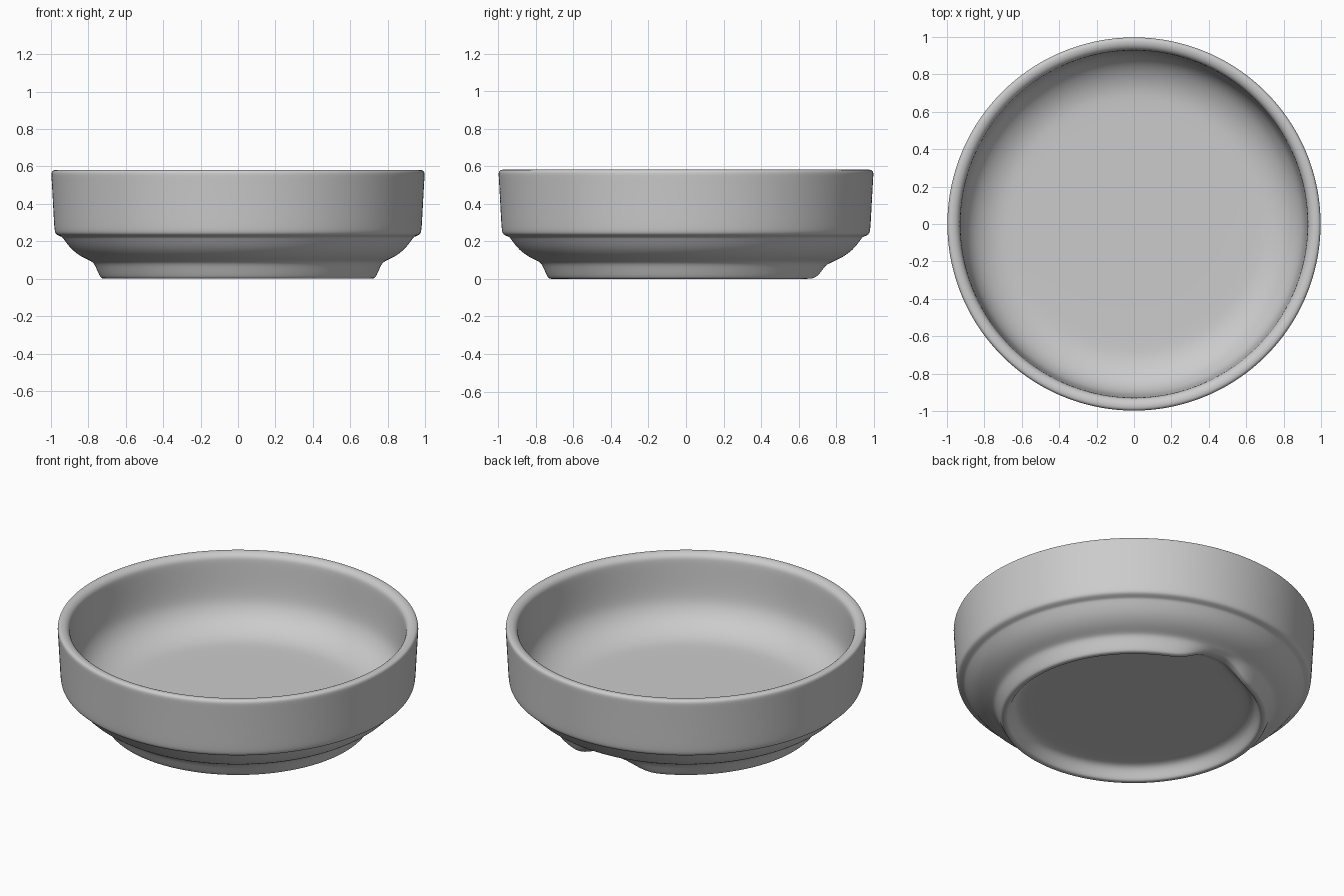
import bpy, bmesh, math

cube = bpy.data.objects.get("Cube")
if cube:
    bpy.data.objects.remove(cube, do_unlink=True)

SEGMENTS = 72
NOTCH_HEIGHT = 0.07
NOTCH_HALF_WIDTH = 0.27

# One plain grey glaze
grey = bpy.data.materials.new("light grey glaze")
grey.use_nodes = True
colour = (0.6, 0.6, 0.6, 1)
grey.diffuse_color = colour
grey.node_tree.nodes["Principled BSDF"].inputs["Base Color"].default_value = colour

# Cross-section as (radius, height), from the underside centre to the inside centre
underside = [(0, .08), (.3, .08), (.58, .08), (.64, .078), (.67, .06), (.69, .02)]
foot = [(.70, .002), (.715, 0), (.732, .002), (.742, .018), (.758, .055), (.772, .085)]
belly = [(.795, .098), (.84, .118), (.89, .155), (.925, .2), (.937, .218), (.945, .225)]
wall = [(.968, .233), (.98, .245), (.984, .28), (.99, .4), (.998, .54)]
rim = [(1.0, .566), (.992, .58), (.972, .583), (.95, .577), (.933, .56)]
inside = [(.929, .535), (.924, .43), (.916, .33), (.9, .275), (.86, .215),
          (.79, .168), (.72, .146), (.65, .14), (.35, .14), (0, .14)]
profile = underside + foot + belly + wall + rim + inside

# Turn the cross-section around the vertical axis
bm = bmesh.new()
verts = [bm.verts.new((r, 0, z)) for r, z in profile]
edges = [bm.edges.new(pair) for pair in zip(verts, verts[1:])]
bmesh.ops.spin(bm, geom=verts + edges, cent=(0, 0, 0), axis=(0, 0, 1),
               angle=math.tau, steps=SEGMENTS, use_merge=False)
bmesh.ops.remove_doubles(bm, verts=bm.verts, dist=0.0005)

# Soft drain notch in the back of the foot ring
for v in bm.verts:
    radius = math.hypot(v.co.x, v.co.y)
    if v.co.y > 0 and radius > 0.66 and abs(v.co.x) < NOTCH_HALF_WIDTH:
        fade = 0.5 + 0.5 * math.cos(math.pi * v.co.x / NOTCH_HALF_WIDTH)
        lift = NOTCH_HEIGHT * min(1, 1.3 * fade)
        if v.co.z < 0.085:
            v.co.z += lift * (1 - v.co.z / 0.085)

bmesh.ops.recalc_face_normals(bm, faces=bm.faces)
for f in bm.faces:
    f.smooth = True

mesh = bpy.data.meshes.new("bowl")
bm.to_mesh(mesh)
bm.free()
mesh.materials.append(grey)
bowl = bpy.data.objects.new("bowl", mesh)
bpy.context.collection.objects.link(bowl)

# Round off the cross-section
smooth = bowl.modifiers.new("rounding", 'SUBSURF')
smooth.levels = smooth.render_levels = 2
